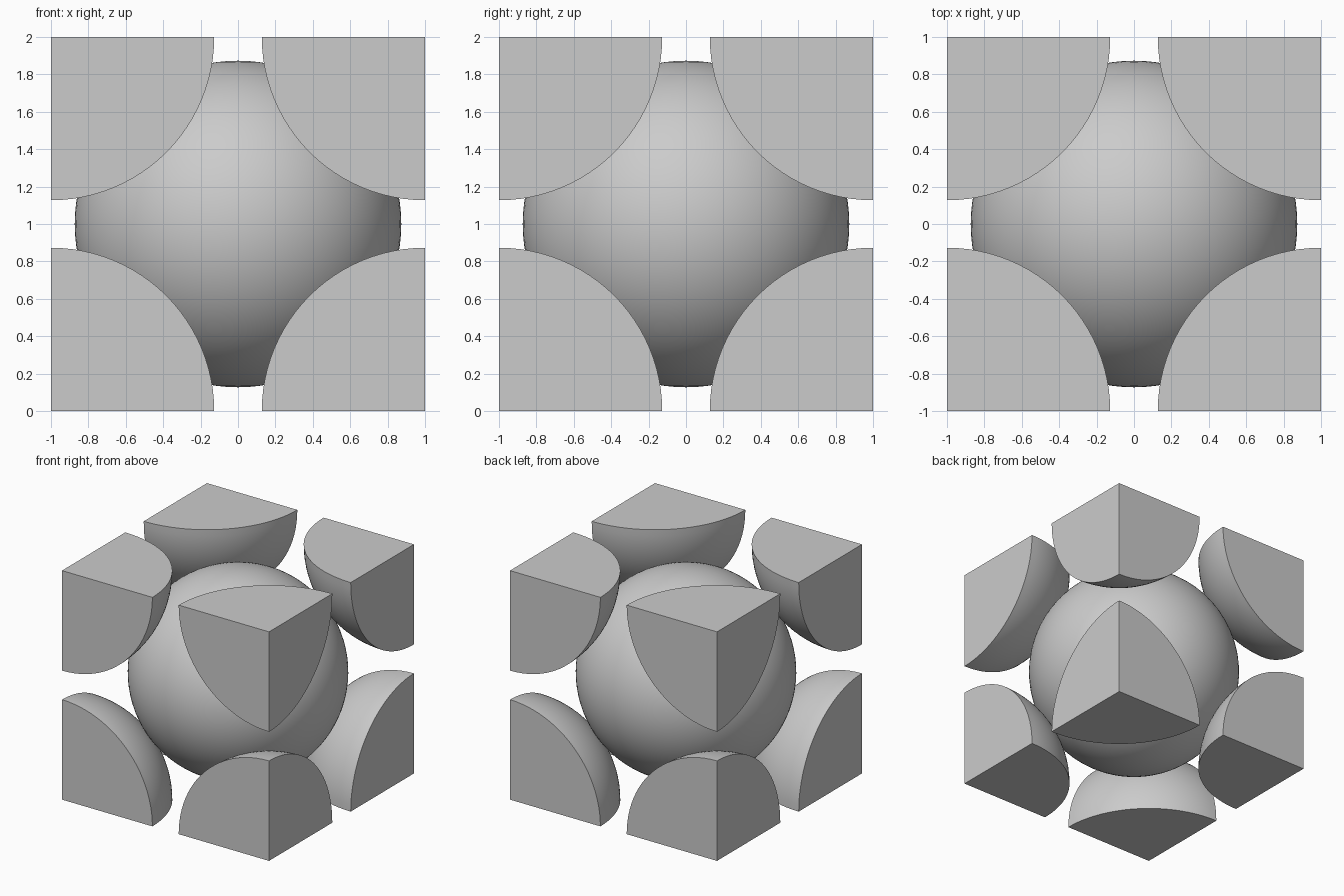
import bpy
import bmesh
from itertools import product
from mathutils import Vector

RADIUS = 0.873
CENTRE = Vector((0, 0, 1))

cube = bpy.data.objects.get("Cube")
if cube:
    bpy.data.objects.remove(cube, do_unlink=True)

grey = bpy.data.materials.new("plain grey")
grey.use_nodes = True
colour = (0.6, 0.6, 0.6, 1)
grey.diffuse_color = colour
grey.node_tree.nodes["Principled BSDF"].inputs["Base Color"].default_value = colour


def ball(name, location, cuts=()):
    """Smooth ball, keeping only the side each cut direction points to."""
    bm = bmesh.new()
    bmesh.ops.create_uvsphere(bm, u_segments=96, v_segments=48, radius=RADIUS)
    for direction in cuts:
        result = bmesh.ops.bisect_plane(
            bm, geom=bm.verts[:] + bm.edges[:] + bm.faces[:], dist=1e-5,
            plane_co=(0, 0, 0), plane_no=direction, clear_inner=True)
        rim = [e for e in bm.edges if e.is_boundary]
        bmesh.ops.holes_fill(bm, edges=rim, sides=0)
    bmesh.ops.recalc_face_normals(bm, faces=bm.faces[:])
    # Curved skin is smooth, the cut faces stay flat with sharp rims
    for face in bm.faces:
        face.smooth = len(face.verts) <= 4
    for edge in bm.edges:
        if len(edge.link_faces) == 2 and edge.calc_face_angle() > 0.5:
            edge.smooth = False
    mesh = bpy.data.meshes.new(name)
    bm.to_mesh(mesh)
    bm.free()
    mesh.materials.append(grey)
    obj = bpy.data.objects.new(name, mesh)
    obj.location = location
    bpy.context.collection.objects.link(obj)
    return obj


# Whole ball in the middle of the cell
ball("centre_ball", CENTRE)

# One eighth of a ball at each corner, its flat faces on the cell's sides
for x, y, z in product((-1, 1), repeat=3):
    name = "_".join(("corner",
                     "left" if x > 0 else "right",
                     "back" if y > 0 else "front",
                     "top" if z > 0 else "bottom"))
    inward = [(-x, 0, 0), (0, -y, 0), (0, 0, -z)]
    ball(name, CENTRE + Vector((x, y, z)), inward)
